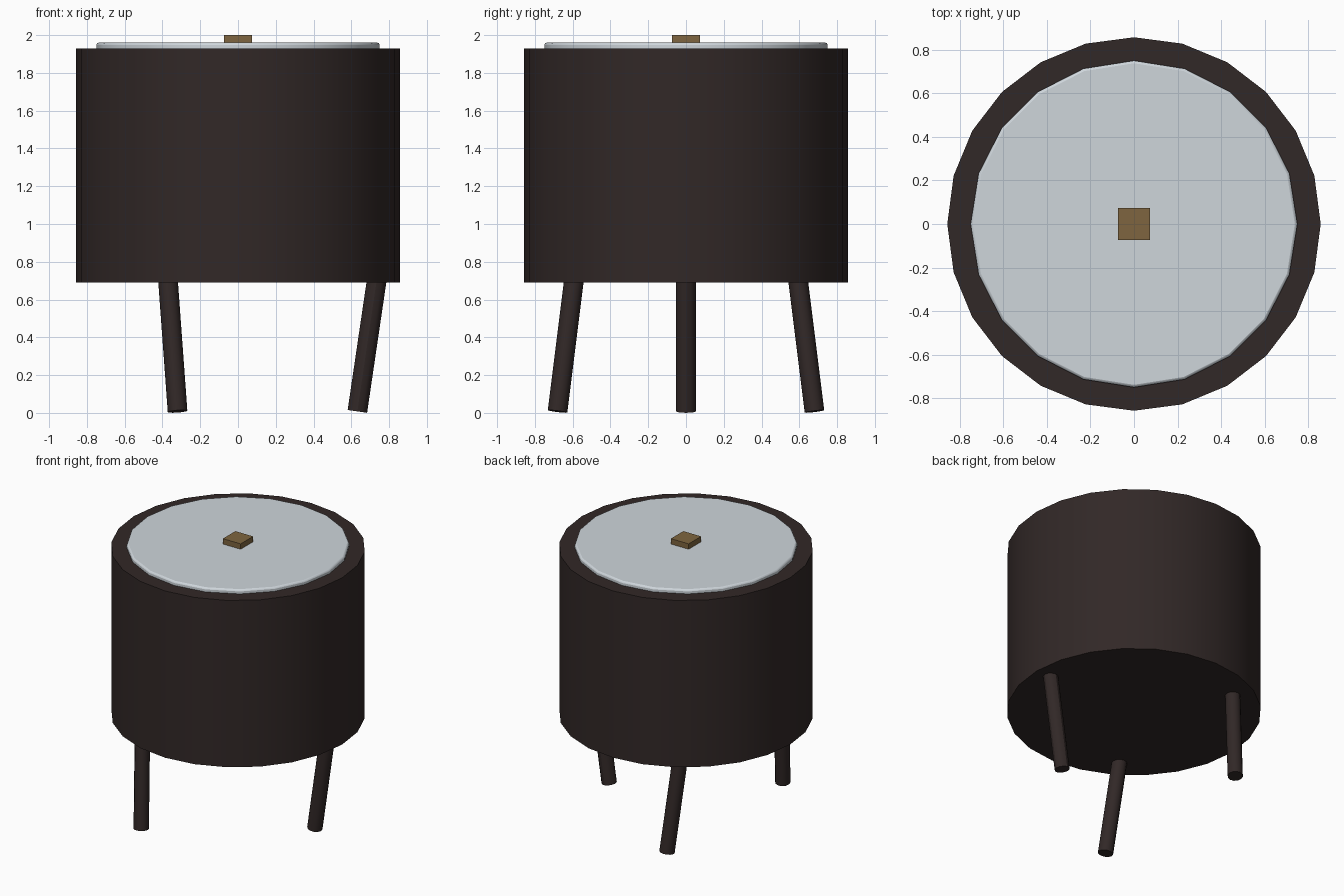
import bpy
from mathutils import Vector

cube = bpy.data.objects.get("Cube")
if cube:
    bpy.data.objects.remove(cube, do_unlink=True)


def make_material(name, rgb):
    mat = bpy.data.materials.new(name)
    mat.use_nodes = True
    color = (*rgb, 1.0)
    mat.diffuse_color = color
    mat.node_tree.nodes["Principled BSDF"].inputs["Base Color"].default_value = color
    return mat


dark_wood = make_material("dark wood", (0.031, 0.021, 0.020))
pale_metal = make_material("pale metal", (0.62, 0.67, 0.71))
brass = make_material("brass", (0.21, 0.13, 0.05))


def cylinder(name, start, end, radius, sides, mat):
    """Smooth-sided cylinder running between two points."""
    start, end = Vector(start), Vector(end)
    axis = end - start
    bpy.ops.mesh.primitive_cylinder_add(
        vertices=sides, radius=radius, depth=axis.length, location=(start + end) / 2)
    obj = bpy.context.object
    obj.name = name
    obj.rotation_mode = 'QUATERNION'
    obj.rotation_quaternion = Vector((0, 0, 1)).rotation_difference(axis)
    obj.data.materials.append(mat)
    bpy.ops.object.shade_smooth_by_angle()
    return obj


# Drum body
cylinder("drum_body", (0, 0, 0.69), (0, 0, 1.93), 0.857, 24, dark_wood)

# Lid disc with a softened upper edge, shaded smoothly into its top
lid = cylinder("lid_disc", (0, 0, 1.90), (0, 0, 1.96), 0.75, 20, pale_metal)
bevel = lid.modifiers.new("soft_edge", 'BEVEL')
bevel.width = 0.012
bevel.segments = 2
bevel.limit_method = 'ANGLE'
bpy.ops.object.shade_smooth()

# Square knob
bpy.ops.mesh.primitive_cube_add(size=1, location=(0, 0, 1.975))
knob = bpy.context.object
knob.name = "lid_knob"
knob.scale = (0.146, 0.146, 0.05)
knob.data.materials.append(brass)

# Three slanted legs, the tops set into the body
cylinder("left_leg", (0.632, 0, 0.008), (0.737, 0, 0.72), 0.052, 12, dark_wood)
for side, name in ((-1, "front_leg"), (1, "back_leg")):
    cylinder(name, (-0.32, 0.68 * side, 0.008), (-0.372, 0.591 * side, 0.72),
             0.052, 12, dark_wood)
